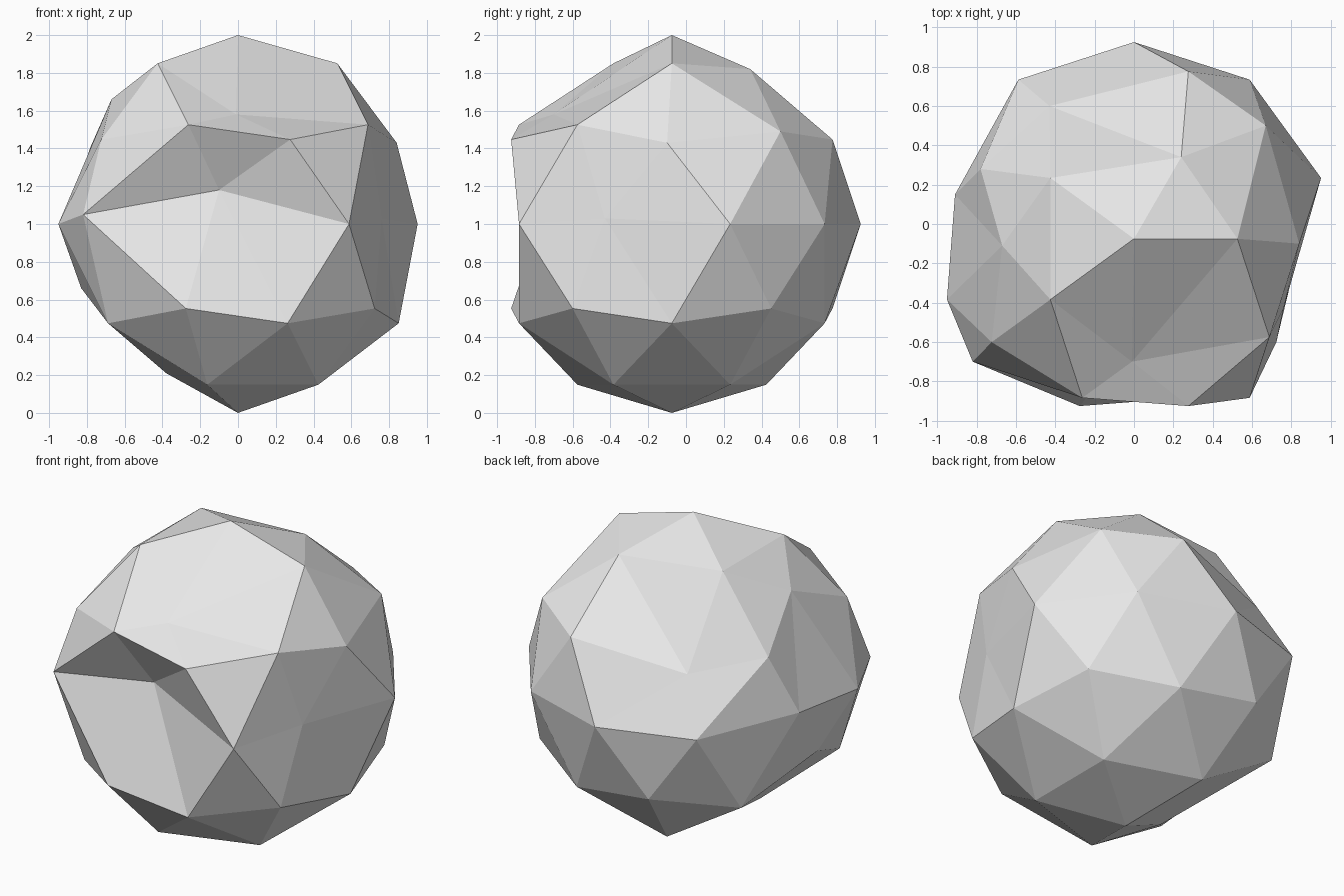
import bpy
import bmesh
from mathutils import Vector

old = bpy.data.objects.get("Cube")
if old:
    bpy.data.objects.remove(old, do_unlink=True)

CENTRE = Vector((0, -0.075, 1))

# Chipped corners: rough place on the round boulder -> place after chipping
CHIPS = [
    # upper ring
    ((0.2, -0.6, 1.8), (-0.01, -0.70, 1.58)),
    ((0.2, 0.4, 1.8), (0.24, 0.34, 1.82)),
    # shoulder
    ((0.9, -0.1, 1.4), (0.84, -0.10, 1.43)),
    ((0.7, 0.4, 1.5), (0.67, 0.50, 1.49)),
    ((-0.3, 0.7, 1.5), (-0.43, 0.60, 1.33)),
    ((-0.7, 0.5, 1.4), (-0.78, 0.28, 1.41)),
    ((-0.9, -0.1, 1.5), (-0.67, -0.11, 1.66)),
    # middle
    ((-0.9, 0.2, 1), (-0.91, 0.15, 1.04)),
    ((-0.6, -0.9, 1), (-0.82, -0.70, 1.05)),
    ((0, -1.1, 1), (-0.10, -0.71, 1.18)),
    ((0.9, -0.4, 1), (0.76, -0.43, 1.03)),
    # underside
    ((-0.9, -0.1, 0.6), (-0.83, -0.15, 0.66)),
    ((-0.5, -0.1, 0.1), (-0.38, -0.21, 0.21)),
]


def make_material(name, colour):
    mat = bpy.data.materials.new(name)
    mat.use_nodes = True
    mat.diffuse_color = colour
    for node in mat.node_tree.nodes:
        if node.type == 'BSDF_PRINCIPLED':
            node.inputs["Base Color"].default_value = colour
    return mat


# Round, faceted boulder
bm = bmesh.new()
bmesh.ops.create_icosphere(bm, subdivisions=2, radius=1)
bmesh.ops.translate(bm, verts=bm.verts, vec=CENTRE)


def nearest(point):
    return min(bm.verts, key=lambda v: (v.co - Vector(point)).length)


# Pick every corner first, then move them all
moves = [(nearest(start), Vector(end)) for start, end in CHIPS]
for vert, end in moves:
    vert.co = end

for face in bm.faces:
    face.smooth = False
bmesh.ops.recalc_face_normals(bm, faces=bm.faces)

mesh = bpy.data.meshes.new("boulder")
bm.to_mesh(mesh)
bm.free()
mesh.materials.append(make_material("light grey stone", (0.8, 0.8, 0.8, 1)))
boulder = bpy.data.objects.new("boulder", mesh)
bpy.context.scene.collection.objects.link(boulder)
